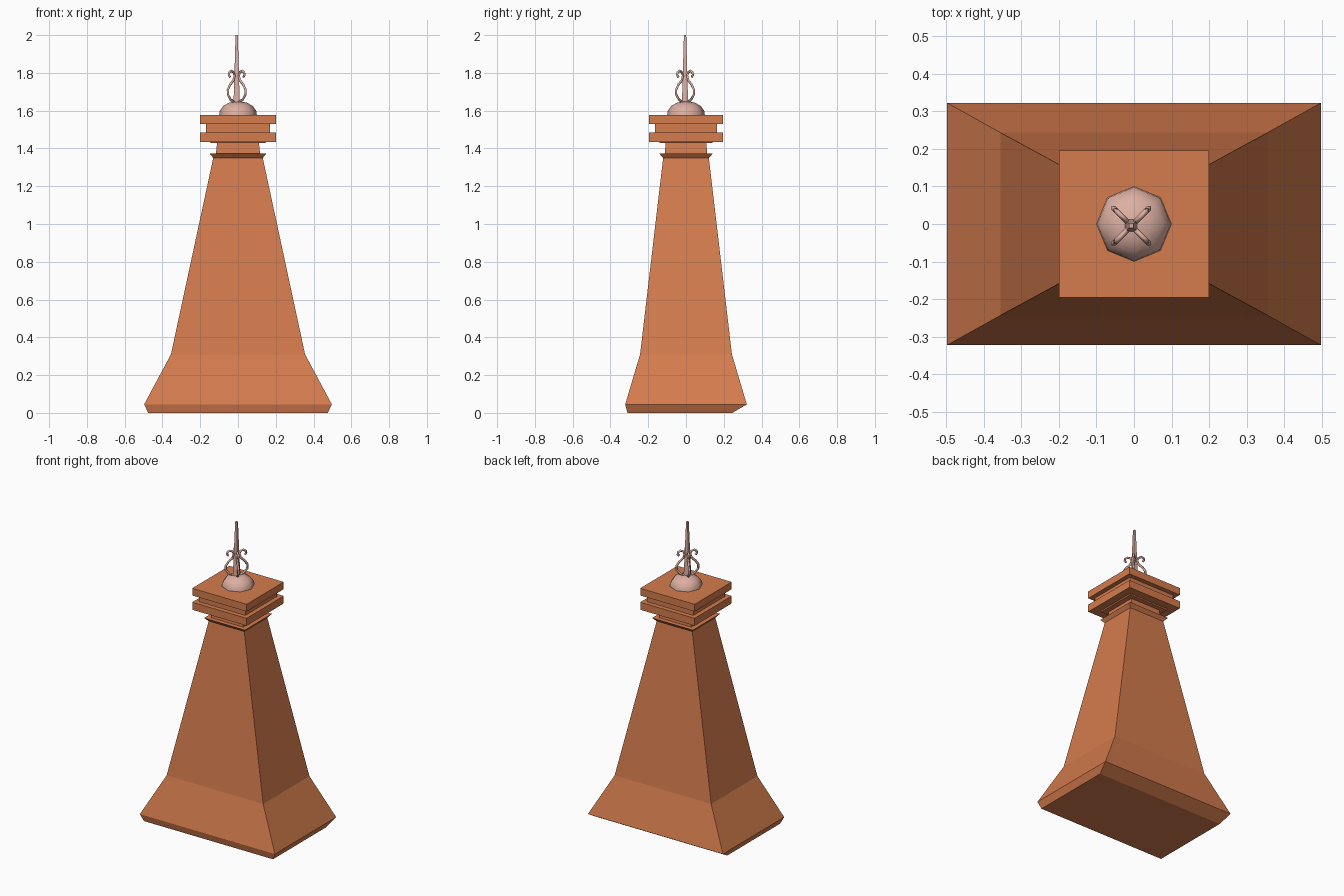
import bpy, bmesh, math

if "Cube" in bpy.data.objects:
    bpy.data.objects.remove(bpy.data.objects["Cube"])


def material(name, color):
    m = bpy.data.materials.new(name)
    m.diffuse_color = (*color, 1)
    m.use_nodes = True
    m.node_tree.nodes["Principled BSDF"].inputs["Base Color"].default_value = m.diffuse_color
    return m


CLAY = material("terracotta", (0.66, 0.20, 0.075))
PINK = material("pale_metal", (0.72, 0.43, 0.36))


def mesh_object(name, bm, mat):
    bmesh.ops.recalc_face_normals(bm, faces=bm.faces)
    me = bpy.data.meshes.new(name)
    bm.to_mesh(me)
    bm.free()
    me.materials.append(mat)
    ob = bpy.data.objects.new(name, me)
    bpy.context.collection.objects.link(ob)
    return ob


def rect_loft(name, levels, mat):
    """Loft rectangles given as (z, half x, y min, y max)."""
    bm = bmesh.new()
    rings = [[bm.verts.new(p) for p in
              ((-x, y0, z), (x, y0, z), (x, y1, z), (-x, y1, z))]
             for z, x, y0, y1 in levels]
    for a, b in zip(rings, rings[1:]):
        for i in range(4):
            j = (i + 1) % 4
            bm.faces.new((a[i], a[j], b[j], b[i]))
    bm.faces.new(rings[0][::-1])
    bm.faces.new(rings[-1])
    return mesh_object(name, bm, mat)


# Flared chimney body with an undercut foot
rect_loft("chimney_body", [
    (0.0, 0.475, -0.31, 0.245), (0.045, 0.497, -0.322, 0.322),
    (0.31, 0.355, -0.243, 0.243), (1.35, 0.131, -0.121, 0.121)], CLAY)

# Flared collar and neck
rect_loft("collar", [(1.35, 0.131, -0.121, 0.121), (1.373, 0.15, -0.142, 0.142)], CLAY)
rect_loft("neck", [(1.365, 0.118, -0.113, 0.113), (1.435, 0.11, -0.107, 0.107)], CLAY)
rect_loft("neck_lip", [(1.428, 0.145, -0.138, 0.138), (1.436, 0.15, -0.142, 0.142)], CLAY)

# Stacked cap slabs
for name, z0, z1, x, y in (("lower_slab", 1.435, 1.485, 0.2, 0.195),
                           ("middle_slab", 1.485, 1.53, 0.17, 0.165),
                           ("top_slab", 1.53, 1.578, 0.2, 0.195)):
    rect_loft(name, [(z0, x, -y, y), (z1, x, -y, y)], CLAY)

# Eight-sided smooth dome
bm = bmesh.new()
profile = [(0.1, 1.575), (0.097, 1.598), (0.077, 1.626), (0.045, 1.643)]
rings = [[bm.verts.new((r * math.cos(i * math.pi / 4), r * math.sin(i * math.pi / 4), z))
          for i in range(8)] for r, z in profile]
tip = bm.verts.new((0, 0, 1.65))
for a, b in zip(rings, rings[1:]):
    for i in range(8):
        bm.faces.new((a[i], a[(i + 1) % 8], b[(i + 1) % 8], b[i]))
for i in range(8):
    bm.faces.new((rings[-1][i], rings[-1][(i + 1) % 8], tip))
bm.faces.new(rings[0][::-1])
for f in bm.faces:
    f.smooth = len(f.verts) < 8
mesh_object("dome", bm, PINK)

# Tapered square spike, slightly off centre
CX, CY = -0.007, -0.005
spike = rect_loft("spike", [(1.64, 0.017, -0.017, 0.017), (1.72, 0.014, -0.014, 0.014),
                            (2.0, 0.006, -0.006, 0.006)], PINK)
spike.location = (CX, CY, 0)

# Four scrolls set diagonally around the spike
PATH = [(0.012, 1.643), (0.045, 1.658), (0.066, 1.685), (0.067, 1.71), (0.05, 1.737),
        (0.025, 1.76), (0.016, 1.785), (0.024, 1.804), (0.042, 1.81), (0.056, 1.802),
        (0.059, 1.788), (0.05, 1.778)]
for k in range(4):
    ang = math.pi / 4 + k * math.pi / 2
    cu = bpy.data.curves.new("scroll", "CURVE")
    cu.dimensions = "3D"
    cu.bevel_depth = 0.0075
    cu.bevel_resolution = 0
    cu.use_fill_caps = True
    sp = cu.splines.new("POLY")
    sp.points.add(len(PATH) - 1)
    for p, (r, z) in zip(sp.points, PATH):
        p.co = (CX + r * math.cos(ang), CY + r * math.sin(ang), z, 1)
    cu.materials.append(PINK)
    ob = bpy.data.objects.new(f"scroll_{k + 1}", cu)
    bpy.context.collection.objects.link(ob)
